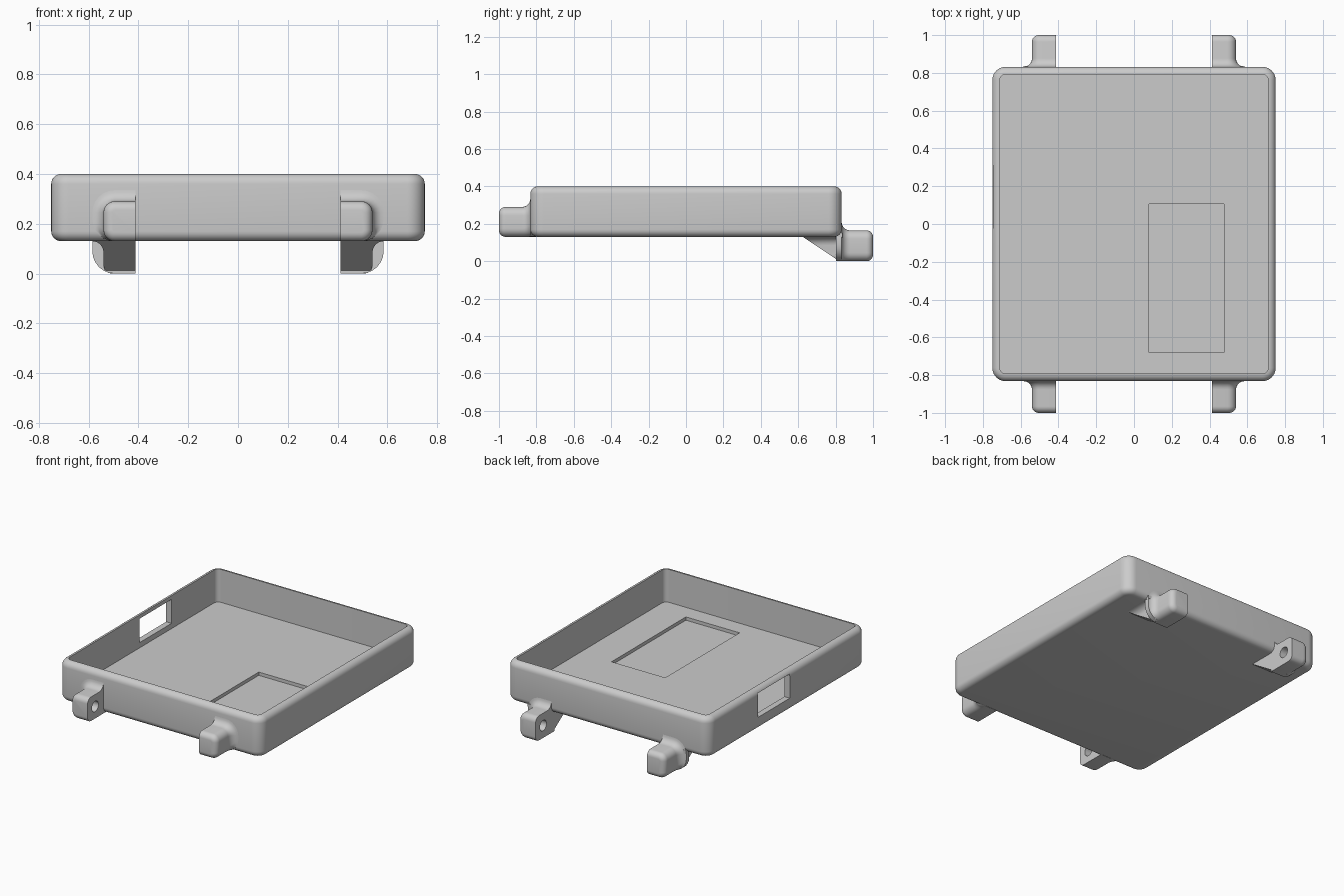
import bpy, bmesh, math

if "Cube" in bpy.data.objects:
    bpy.data.objects.remove(bpy.data.objects["Cube"], do_unlink=True)

grey = bpy.data.materials.new("light grey plastic")
grey.use_nodes = True
grey.diffuse_color = (0.6, 0.6, 0.6, 1)
grey.node_tree.nodes["Principled BSDF"].inputs["Base Color"].default_value = (0.6, 0.6, 0.6, 1)


def arc(cx, cy, r, start, n=6):
    """Quarter circle of points, counter-clockwise from the start angle."""
    return [(cx + r * math.cos(math.radians(start + 90 * i / n)),
             cy + r * math.sin(math.radians(start + 90 * i / n))) for i in range(n + 1)]


def loft(name, rings):
    """Skin a stack of equal-length rings and cap both ends."""
    bm = bmesh.new()
    rows = [[bm.verts.new(p) for p in ring] for ring in rings]
    n = len(rows[0])
    for a, b in zip(rows, rows[1:]):
        for i in range(n):
            j = (i + 1) % n
            bm.faces.new((a[i], a[j], b[j], b[i]))
    bm.faces.new(rows[0])
    bm.faces.new(rows[-1])
    bmesh.ops.recalc_face_normals(bm, faces=bm.faces)
    mesh = bpy.data.meshes.new(name)
    bm.to_mesh(mesh)
    bm.free()
    mesh.materials.append(grey)
    ob = bpy.data.objects.new(name, mesh)
    bpy.context.collection.objects.link(ob)
    return ob


def activate(ob):
    bpy.ops.object.select_all(action='DESELECT')
    ob.select_set(True)
    bpy.context.view_layer.objects.active = ob


def cut(ob, cutter):
    """Subtract the cutter, then discard it."""
    mod = ob.modifiers.new("cut", 'BOOLEAN')
    mod.operation, mod.solver, mod.object = 'DIFFERENCE', 'EXACT', cutter
    cutter.hide_render = True
    activate(ob)
    bpy.ops.object.modifier_apply(modifier=mod.name)
    bpy.data.objects.remove(cutter, do_unlink=True)


def box(name, x0, x1, y0, y1, z0, z1):
    return loft(name, [[(x0, y0, z), (x1, y0, z), (x1, y1, z), (x0, y1, z)] for z in (z0, z1)])


def smooth(ob):
    activate(ob)
    bpy.ops.object.shade_smooth_by_angle(angle=math.radians(30))


def mirror(ob):
    activate(ob)
    mod = ob.modifiers.new("mirror", 'MIRROR')
    mod.use_mirror_merge = False
    smooth(ob)


# Tray: rounded rectangle swept up the outside, over the rim and down to the floor
HX, HY, CORNER, WALL = 0.75, 0.832, 0.07, 0.04
BASE, RIM, FLOOR = 0.13, 0.40, 0.18


def tray_ring(inset, z):
    r = CORNER - inset
    cx, cy = HX - CORNER, HY - CORNER
    corners = [(cx, cy, 0), (-cx, cy, 90), (-cx, -cy, 180), (cx, -cy, 270)]
    return [(x, y, z) for a, b, s in corners for x, y in arc(a, b, r, s, 8)]


profile = [(-x, z) for x, z in arc(-WALL, BASE + WALL, WALL, 270)]
profile += [(-x, z) for x, z in arc(-WALL, RIM - WALL, WALL, 0)]
profile.append((WALL, FLOOR))
tray = loft("tray", [tray_ring(i, z) for i, z in profile])

# Shallow pocket in the floor and window through the side wall
cut(tray, box("pocket_cutter", 0.08, 0.477, -0.68, 0.105, FLOOR - 0.022, FLOOR + 0.1))
cut(tray, box("window_cutter", -0.9, -0.6, -0.025, 0.312, 0.215, 0.375))
smooth(tray)

# Hinge lugs
X_IN, X_OUT, TIP = 0.412, 0.54, 1.0
FILLET, ROUND, STEPS = 0.045, 0.035, 6


def flare(length):
    """Distance and growth pairs: fillet at the root, rounding at the tip."""
    root = [(FILLET * (1 - math.cos(t)), FILLET * (1 - math.sin(t)))
            for t in (math.pi / 2 * i / STEPS for i in range(STEPS + 1))]
    tip = [(length - ROUND + ROUND * math.sin(t), -ROUND * (1 - math.cos(t)))
           for t in (math.pi / 2 * i / STEPS for i in range(STEPS + 1))]
    return root + tip


def lug(name, side, z0, z1):
    """side is -1 for the front and 1 for the back."""
    def ring(d, g):
        r = 0.045 + g
        x, low, high = X_OUT + g, z0 - min(g, 0), z1 + g
        pts = [(X_IN, low)] + arc(x - r, low + r, r, 270) + arc(x - r, high - r, r, 0) + [(X_IN, high)]
        return [(px, side * (HY + d), pz) for px, pz in pts]

    steps = flare(TIP - HY)
    ob = loft(name, [ring(-0.03, FILLET)] + [ring(d, g) for d, g in steps])
    # Blind pivot hole on the inner face
    hole = [(side * 0.92 + y, (z0 + z1) / 2 + z)
            for s in range(0, 360, 90) for y, z in arc(0, 0, 0.035, s)[:-1]]
    cut(ob, loft("hole_cutter", [[(x, y, z) for y, z in hole] for x in (X_IN - 0.05, X_IN + 0.08)]))
    mirror(ob)


lug("front_lugs", -1, 0.13, 0.29)
lug("back_lugs", 1, 0.0, 0.165)


# Sloping gussets that carry the back lugs under the tray
def gusset_ring(d, g):
    z = BASE - d
    y0, y1, x = 0.625 + d * 1.5, HY + 0.004, X_OUT + g
    return [(X_IN, y0, z), (x, y0, z), (x, y1, z), (X_IN, y1, z)]


mirror(loft("back_gussets", [gusset_ring(-0.02, FILLET)] + [gusset_ring(d, g) for d, g in flare(BASE)]))
